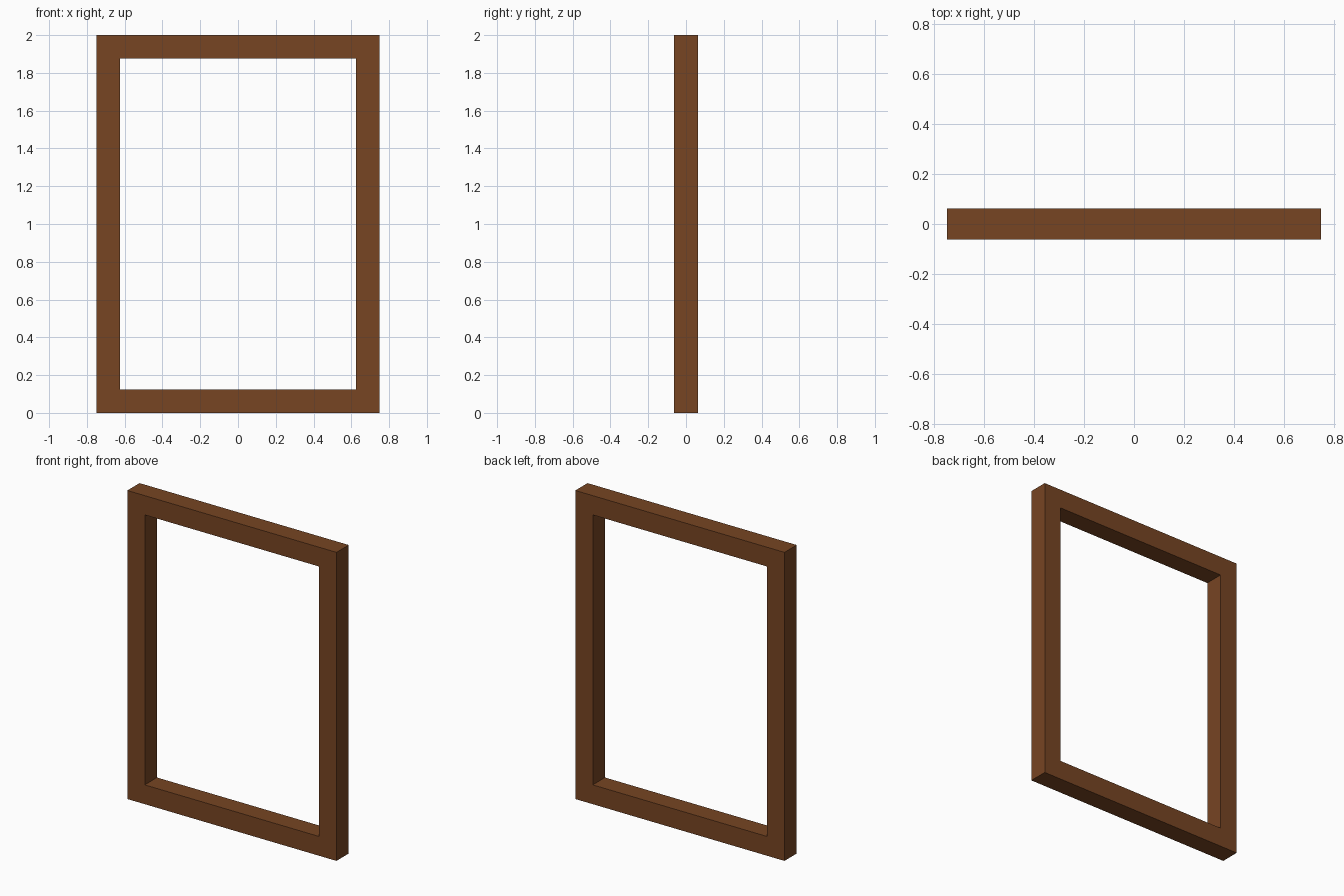
import bpy, bmesh

if "Cube" in bpy.data.objects:
    bpy.data.objects.remove(bpy.data.objects["Cube"])

W, H, BAR = 0.75, 2.0, 0.125   # half width, height, bar thickness
D = BAR / 2                    # half depth

wood = bpy.data.materials.new("brown wood")
wood.diffuse_color = (0.184, 0.059, 0.0165, 1)
wood.use_nodes = True
wood.node_tree.nodes["Principled BSDF"].inputs["Base Color"].default_value = wood.diffuse_color

bm = bmesh.new()


def ring(inset, y):
    """Rectangular loop of corners, inset from the outer border."""
    x, z0, z1 = W - inset, inset, H - inset
    return [bm.verts.new((px, y, pz))
            for px, pz in ((-x, z0), (x, z0), (x, z1), (-x, z1))]


# Square bar cross-section swept around the rectangle with mitred corners
rings = [ring(0, -D), ring(BAR, -D), ring(BAR, D), ring(0, D)]
for k in range(4):
    a, b = rings[k], rings[(k + 1) % 4]
    for i in range(4):
        j = (i + 1) % 4
        bm.faces.new((a[i], a[j], b[j], b[i]))
bmesh.ops.recalc_face_normals(bm, faces=bm.faces)

mesh = bpy.data.meshes.new("window_frame")
bm.to_mesh(mesh)
bm.free()
mesh.materials.append(wood)
frame = bpy.data.objects.new("window_frame", mesh)
bpy.context.collection.objects.link(frame)
